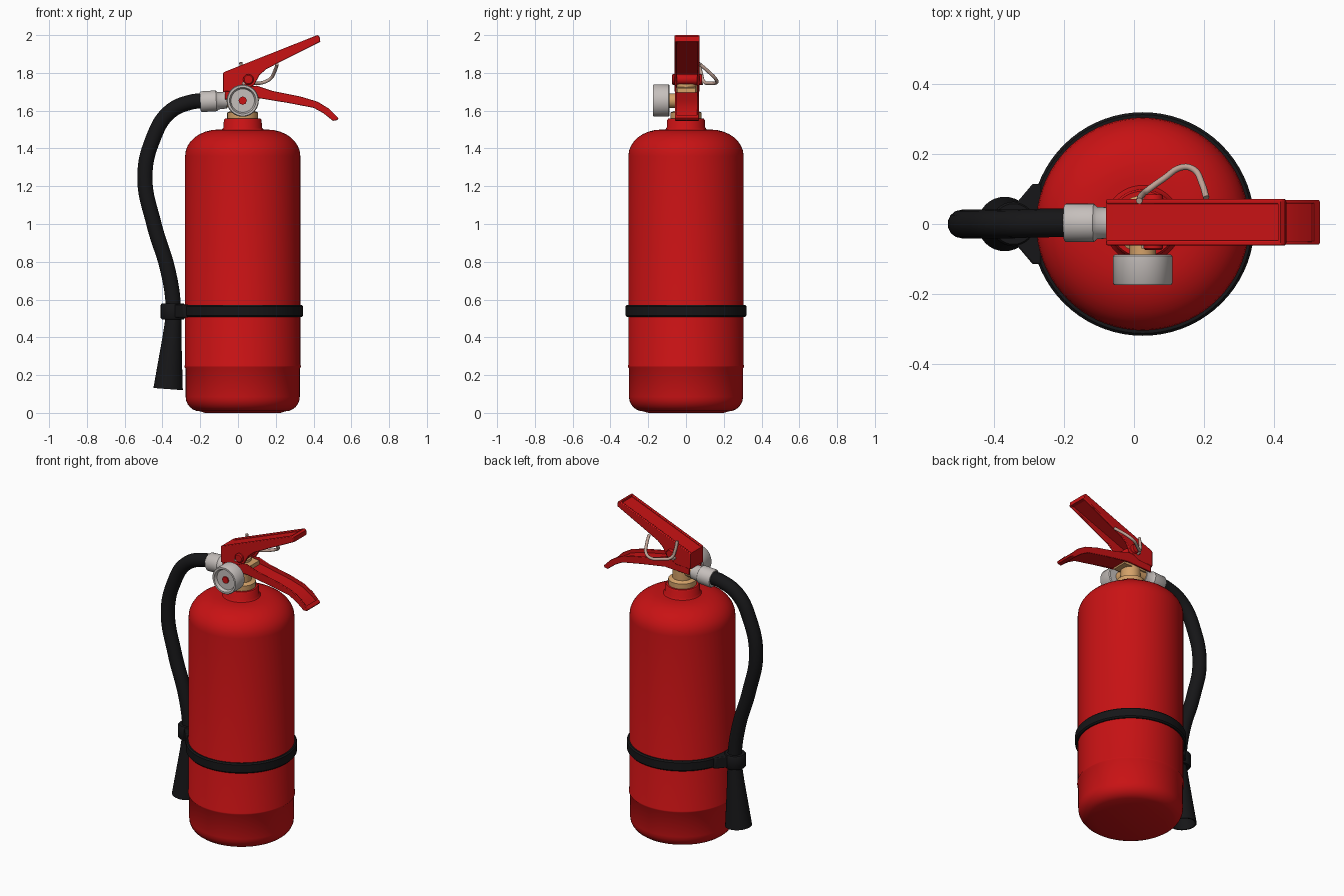
import bpy, bmesh, math
from mathutils import Matrix, Vector

if "Cube" in bpy.data.objects:
    bpy.data.objects.remove(bpy.data.objects["Cube"])


def mat(name, c):
    m = bpy.data.materials.new(name)
    m.diffuse_color = (*c, 1)
    m.use_nodes = True
    m.node_tree.nodes["Principled BSDF"].inputs["Base Color"].default_value = m.diffuse_color
    return m


RED = mat("red paint", (0.58, 0.006, 0.007))
BLACK = mat("black rubber", (0.008, 0.008, 0.009))
GREY = mat("light grey", (0.56, 0.52, 0.50))
BRASS = mat("brass", (0.66, 0.36, 0.14))
WIRE = mat("pinkish metal", (0.52, 0.36, 0.30))


def finish(name, bm, material, bevel=0, angle=40):
    bmesh.ops.remove_doubles(bm, verts=bm.verts, dist=1e-5)
    bmesh.ops.recalc_face_normals(bm, faces=bm.faces)
    me = bpy.data.meshes.new(name)
    bm.to_mesh(me)
    bm.free()
    me.materials.append(material)
    ob = bpy.data.objects.new(name, me)
    bpy.context.collection.objects.link(ob)
    if bevel:
        b = ob.modifiers.new("bevel", 'BEVEL')
        b.width, b.segments, b.limit_method = bevel, 2, 'ANGLE'
    smooth(ob, angle)
    return ob


def smooth(ob, angle=40):
    bpy.ops.object.select_all(action='DESELECT')
    ob.select_set(True)
    bpy.context.view_layer.objects.active = ob
    bpy.ops.object.shade_smooth_by_angle(angle=math.radians(angle))


def lathe(name, profile, origin, axis, material, n=48, bevel=0):
    """Spin (radius, height) points round an axis; a closed profile makes a ring."""
    bm = bmesh.new()
    M = Matrix.Translation(origin) @ Vector(axis).to_track_quat('Z', 'Y').to_matrix().to_4x4()
    rows = []
    for r, h in profile:
        if r == 0:
            rows.append([bm.verts.new(M @ Vector((0, 0, h)))] * n)
        else:
            rows.append([bm.verts.new(M @ Vector((r * math.cos(2 * math.pi * i / n),
                         r * math.sin(2 * math.pi * i / n), h))) for i in range(n)])
    for a, b in zip(rows, rows[1:]):
        for i in range(n):
            j = (i + 1) % n
            vs = list(dict.fromkeys((a[i], a[j], b[j], b[i])))
            if len(vs) > 2:
                bm.faces.new(vs)
    return finish(name, bm, material, bevel)


def prism(name, outline, a, b, material, plane='xz', bevel=0):
    """Extrude a 2D outline from a to b along the remaining axis."""
    bm = bmesh.new()
    put = (lambda p, t: (p[0], t, p[1])) if plane == 'xz' else (lambda p, t: (p[0], p[1], t))
    lo = [bm.verts.new(put(p, a)) for p in outline]
    hi = [bm.verts.new(put(p, b)) for p in outline]
    bm.faces.new(lo)
    bm.faces.new(hi)
    for i in range(len(lo)):
        j = (i + 1) % len(lo)
        bm.faces.new((lo[i], lo[j], hi[j], hi[i]))
    return finish(name, bm, material, bevel)


def tube(name, pts, radius, material, res=10):
    cu = bpy.data.curves.new(name, 'CURVE')
    cu.dimensions, cu.bevel_depth, cu.bevel_resolution = '3D', radius, 5
    cu.resolution_u, cu.use_fill_caps = res, True
    sp = cu.splines.new('BEZIER')
    sp.bezier_points.add(len(pts) - 1)
    for bp, p in zip(sp.bezier_points, pts):
        bp.co = p
        bp.handle_left_type = bp.handle_right_type = 'AUTO'
    ob = bpy.data.objects.new(name, cu)
    bpy.context.collection.objects.link(ob)
    cu.materials.append(material)
    bpy.ops.object.select_all(action='DESELECT')
    ob.select_set(True)
    bpy.context.view_layer.objects.active = ob
    bpy.ops.object.convert(target='MESH')
    smooth(bpy.context.view_layer.objects.active)


CX = 0.025
UP = (0, 0, 1)

# Cylinder body with rounded foot, skirt ledge and domed shoulder
foot = [(0.225 + 0.077 * math.sin(t * math.pi / 12), 0.085 - 0.077 * math.cos(t * math.pi / 12)) for t in range(7)]
dome = [(0.13 + 0.175 * math.cos(t * math.pi / 16), 1.36 + 0.14 * math.sin(t * math.pi / 16)) for t in range(9)]
lathe("body", [(0, 0.0), (0.2, 0.0)] + foot + [(0.302, 0.235), (0.308, 0.243), (0.308, 0.25), (0.305, 0.256)]
      + dome + [(0, 1.5)], (CX, 0, 0), UP, RED, 72)
lathe("neck_collar", [(0, 1.48), (0.115, 1.495), (0.102, 1.51), (0.1, 1.55), (0.094, 1.558), (0, 1.558)],
      (CX, 0, 0), UP, RED)

# Strap, clip and flared plate holding the hose
lathe("strap", [(0.30, 0.508), (0.313, 0.508), (0.32, 0.516), (0.32, 0.564), (0.313, 0.572), (0.30, 0.572), (0.30, 0.508)],
      (CX, 0, 0), UP, BLACK, 72)
lathe("hose_clip", [(0, 0.495), (0.058, 0.495), (0.064, 0.503), (0.064, 0.572), (0.058, 0.58), (0, 0.58)],
      (-0.345, 0, 0), UP, BLACK, 32)
prism("clip_plate", [(-0.265, 0.115), (-0.29, 0.115), (-0.345, 0.05), (-0.345, -0.05), (-0.29, -0.115), (-0.265, -0.115)],
      0.505, 0.575, BLACK, 'xy', 0.005)

# Hose and horn
tube("hose", [(-0.15, 0.003, 1.652), (-0.25, 0.003, 1.645), (-0.365, 0, 1.59), (-0.45, 0, 1.45), (-0.493, 0, 1.25),
              (-0.445, 0, 1.0), (-0.37, 0, 0.75), (-0.342, 0, 0.56), (-0.345, 0, 0.47)], 0.041, BLACK)
lathe("horn", [(0, 0), (0.042, 0), (0.05, 0.1), (0.078, 0.375), (0.07, 0.375), (0.04, 0.15), (0, 0.15)],
      (-0.342, 0, 0.5), (-0.075, 0, -1), BLACK, 32)

# Hose coupling
lathe("hose_coupling", [(0, 0), (0.05, 0), (0.055, 0.006), (0.055, 0.085), (0.046, 0.095), (0.044, 0.14), (0, 0.14)],
      (-0.2, 0.003, 1.647), (1, 0, 0.06), GREY, 32)

# Brass valve
lathe("valve_body", [(0, 1.55), (0.082, 1.55), (0.082, 1.59), (0.058, 1.6), (0.058, 1.74), (0, 1.74)], (CX, 0, 0), UP, BRASS, 32)
lathe("valve_outlet", [(0, 0), (0.038, 0), (0.038, 0.1), (0, 0.1)], (-0.09, 0.003, 1.655), (1, 0, 0), BRASS, 24)
lathe("gauge_stem", [(0, 0), (0.038, 0), (0.038, 0.1), (0, 0.1)], (CX, 0, 1.653), (0, -1, 0), BRASS, 24)
prism("valve_block", [(-0.05, 1.66), (0.115, 1.66), (0.115, 1.72), (-0.05, 1.74)], -0.045, 0.05, BRASS)

# Pressure gauge with recessed face and red hub
lathe("gauge", [(0, 0), (0.08, 0), (0.085, 0.005), (0.085, 0.083), (0.081, 0.088), (0.07, 0.088), (0.062, 0.07), (0, 0.07)],
      (CX, -0.087, 1.653), (0, -1, 0), GREY)
lathe("gauge_hub", [(0, 0), (0.022, 0), (0.022, 0.009), (0, 0.009)], (CX, -0.156, 1.653), (0, -1, 0), RED, 8)

# Upper lever: two side flanges, web, end walls
Y0, Y1, T = -0.061, 0.071, 0.014
upper = [(-0.08, 1.70), (-0.08, 1.80), (-0.065, 1.808), (0.42, 2.0), (0.432, 1.992), (0.436, 1.965), (0.25, 1.872), (0.15, 1.82),
         (0.115, 1.79), (0.085, 1.735), (0.02, 1.705)]
lower = [(-0.07, 1.66), (-0.07, 1.715), (0.1, 1.732), (0.18, 1.705), (0.33, 1.675), (0.42, 1.648), (0.48, 1.612), (0.532, 1.56),
         (0.525, 1.55), (0.503, 1.546), (0.45, 1.588), (0.4, 1.615), (0.27, 1.64), (0.1, 1.668)]
for side, a in (("front", Y0), ("back", Y1 - T)):
    prism("upper_lever_" + side, upper, a, a + T, RED, bevel=0.004)
    prism("lower_lever_" + side, lower, a + 0.002, a + T - 0.002, RED, bevel=0.003)
prism("upper_lever_web", [(-0.075, 1.775), (-0.075, 1.795), (0.425, 1.99), (0.428, 1.972)], Y0 + 0.008, Y1 - 0.008, RED)
prism("upper_lever_tip", [(0.415, 1.962), (0.412, 1.997), (0.42, 2.0), (0.432, 1.992), (0.436, 1.965)], Y0 + 0.006, Y1 - 0.006, RED)
prism("upper_lever_heel", [(-0.08, 1.70), (-0.08, 1.80), (-0.06, 1.8), (-0.06, 1.70)], Y0 + 0.006, Y1 - 0.006, RED)

# Lower lever web and tip
prism("lower_lever_web", [(0.09, 1.70), (0.18, 1.683), (0.33, 1.653), (0.42, 1.626), (0.48, 1.588), (0.52, 1.552),
      (0.503, 1.546), (0.45, 1.588), (0.4, 1.615), (0.27, 1.64), (0.09, 1.675)], Y0 + 0.008, Y1 - 0.008, RED)
prism("lower_lever_tip", [(0.515, 1.577), (0.532, 1.56), (0.525, 1.55), (0.503, 1.546)], Y0 + 0.006, Y1 - 0.006, RED)

# Pivot and safety pin with wire loop
lathe("lever_pivot", [(0, 0), (0.024, 0), (0.028, 0.005), (0.028, 0.155), (0.022, 0.16), (0, 0.16)],
      (0.055, 0.085, 1.765), (0, -1, 0), RED, 20)
tube("safety_pin", [(0.03, -0.07, 1.745), (0.03, 0.09, 1.745)], 0.009, WIRE)
tube("pin_loop", [(0.015, 0.066, 1.855), (0.02, 0.08, 1.80), (0.035, 0.094, 1.755), (0.085, 0.13, 1.745), (0.135, 0.162, 1.75),
                  (0.17, 0.157, 1.768), (0.195, 0.115, 1.81), (0.207, 0.075, 1.845)], 0.009, WIRE, 6)
